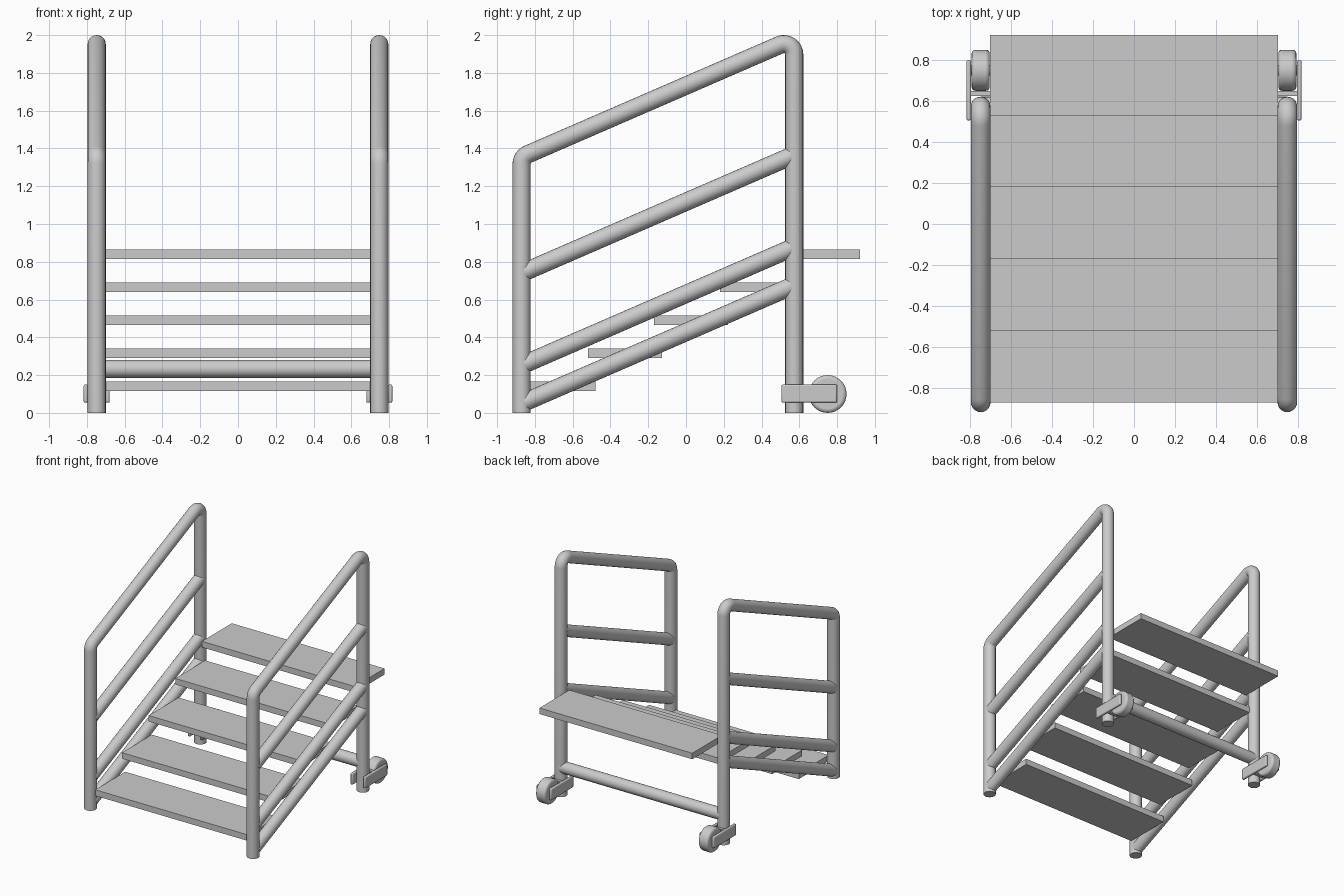
import bpy, math
from mathutils import Vector

if "Cube" in bpy.data.objects:
    bpy.data.objects.remove(bpy.data.objects["Cube"])

R = 0.048            # tube radius
X = 0.748            # side frame offset
YF, YR = -0.87, 0.573
SLOPE = 0.434


def finish(ob, mirror=True):
    """Bake transforms, smooth by angle, mirror to the other side."""
    bpy.ops.object.select_all(action='DESELECT')
    ob.select_set(True)
    bpy.context.view_layer.objects.active = ob
    bpy.ops.object.transform_apply(location=True, rotation=True, scale=True)
    bpy.ops.object.shade_smooth_by_angle(angle=math.radians(40))
    if mirror:
        ob.modifiers.new("mirror", 'MIRROR')
    return ob


def tube(name, pts, mirror=True):
    """Round tube along a polyline."""
    cu = bpy.data.curves.new(name, 'CURVE')
    cu.dimensions = '3D'
    cu.bevel_depth = R
    cu.bevel_resolution = 8
    cu.use_fill_caps = True
    sp = cu.splines.new('POLY')
    sp.points.add(len(pts) - 1)
    for p, c in zip(sp.points, pts):
        p.co = (*c, 1)
    ob = bpy.data.objects.new(name, cu)
    bpy.context.collection.objects.link(ob)
    bpy.ops.object.select_all(action='DESELECT')
    ob.select_set(True)
    bpy.context.view_layer.objects.active = ob
    bpy.ops.object.convert(target='MESH')
    return finish(bpy.context.object, mirror)


def fillet(a, b, c, r, n=8):
    """Arc points rounding the corner b between a and c."""
    a, b, c = Vector(a), Vector(b), Vector(c)
    u, v = (a - b).normalized(), (c - b).normalized()
    half = u.angle(v) / 2
    ctr = b + (u + v).normalized() * r / math.sin(half)
    t = r / math.tan(half)
    p, q = b + u * t - ctr, b + v * t - ctr
    return [ctr + p.slerp(q, i / n) * r / p.slerp(q, i / n).length for i in range(n + 1)]


def box(name, lo, hi, bevel=0.0, mirror=True):
    lo, hi = Vector(lo), Vector(hi)
    bpy.ops.mesh.primitive_cube_add(size=1, location=(lo + hi) / 2)
    ob = bpy.context.object
    ob.name = name
    ob.scale = hi - lo
    finish(ob, False)
    if bevel:
        m = ob.modifiers.new("bevel", 'BEVEL')
        m.width, m.segments = bevel, 2
    if mirror:
        ob.modifiers.new("mirror", 'MIRROR')
    return ob


def wheel_part(name, r, width, bevel=0.0):
    bpy.ops.mesh.primitive_cylinder_add(vertices=32, radius=r, depth=width,
                                        location=(X, 0.75, 0.1), rotation=(0, math.pi / 2, 0))
    ob = bpy.context.object
    ob.name = name
    finish(ob, False)
    if bevel:
        m = ob.modifiers.new("bevel", 'BEVEL')
        m.width, m.segments, m.limit_method = bevel, 3, 'ANGLE'
    ob.modifiers.new("mirror", 'MIRROR')
    return ob


# bent handrail with both posts
zf = 1.355
zr = zf + SLOPE * (YR - YF)
p0, p1, p2, p3 = (X, YF, 0), (X, YF, zf), (X, YR, zr), (X, YR, 0)
tube("handrail_frame", [p0] + fillet(p0, p1, p2, 0.055) + fillet(p1, p2, p3, 0.055) + [p3])

# sloping side rails
for name, z in (("middle_rail", 0.74), ("lower_rail", 0.252), ("stringer_rail", 0.05)):
    tube(name, [(X, YF + 0.015, z + SLOPE * 0.015),
                (X, YR - 0.015, z + SLOPE * (YR - YF - 0.015))])

# rear cross bar
tube("rear_cross_bar", [(-X, YR, 0.233), (X, YR, 0.233)], mirror=False)

# treads
for i in range(5):
    y, z = -0.87 + 0.35 * i, 0.115 + 0.175 * i
    box(f"tread_{i + 1}", (-0.703, y, z), (0.703, y + 0.392, z + 0.05), mirror=False)

# caster brackets: two side plates and a web behind the post
for name, x in (("bracket_outer_plate", X + 0.058), ("bracket_inner_plate", X - 0.058)):
    box(name, (x - 0.011, 0.505, 0.054), (x + 0.011, 0.80, 0.15), 0.008)
box("bracket_web", (X - 0.055, 0.625, 0.056), (X + 0.055, 0.648, 0.148))

# wheels and axles
wheel_part("wheel", 0.1, 0.088, 0.018)
wheel_part("axle", 0.025, 0.12)
